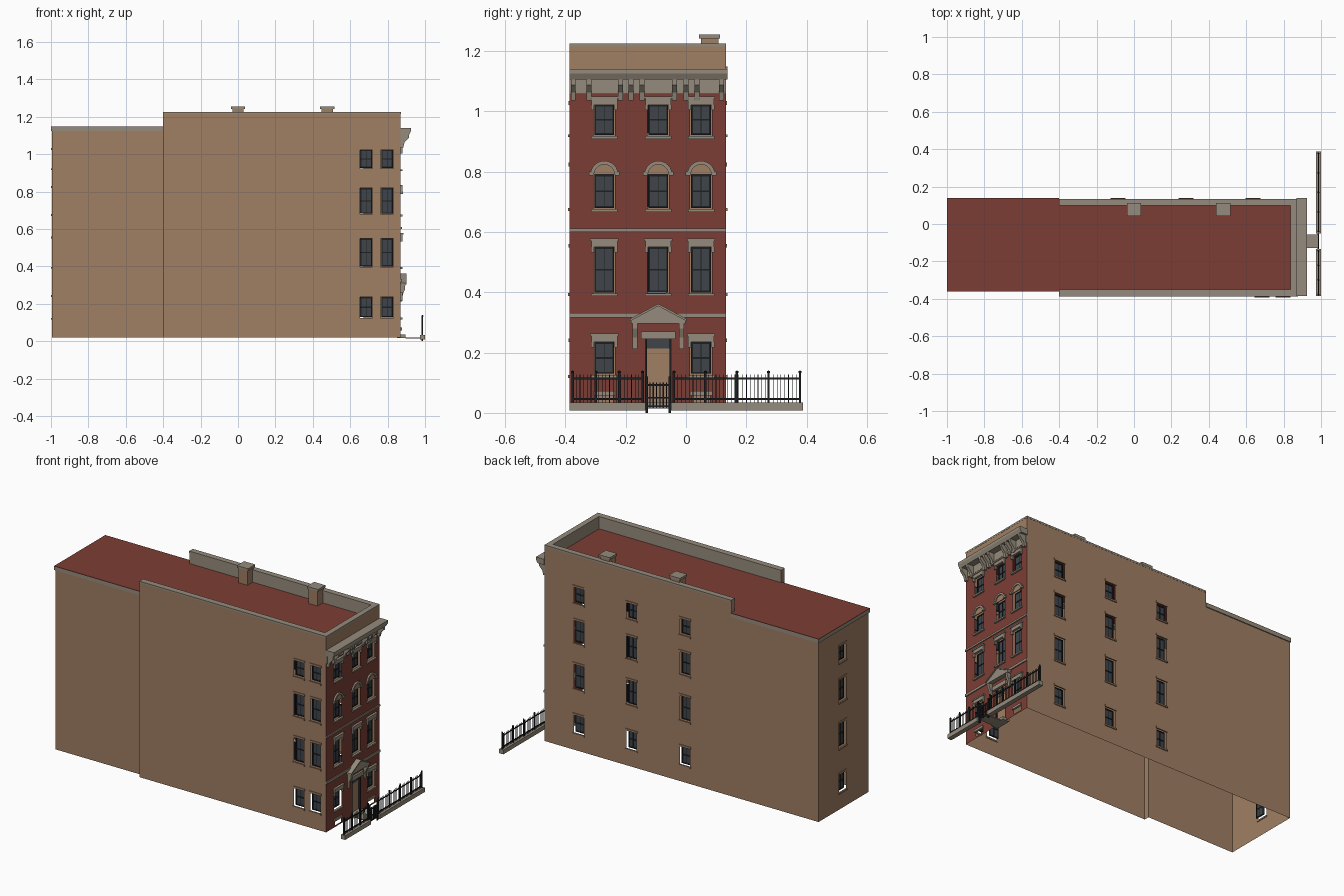
import bpy, bmesh, math
from mathutils import Matrix, Vector

if "Cube" in bpy.data.objects:
    bpy.data.objects.remove(bpy.data.objects["Cube"], do_unlink=True)


def material(name, rgb):
    m = bpy.data.materials.new(name)
    m.use_nodes = True
    m.diffuse_color = (*rgb, 1)
    m.node_tree.nodes["Principled BSDF"].inputs["Base Color"].default_value = (*rgb, 1)
    return m


BRICK = material("red_brick", (0.2, 0.048, 0.035))
TAN = material("tan_plaster", (0.35, 0.21, 0.125))
STONE = material("grey_stone", (0.3, 0.26, 0.2))
GLASS = material("dark_glass", (0.05, 0.06, 0.07))
IRON = material("black_iron", (0.012, 0.013, 0.015))

parts = {}


def mesh_of(name, mat):
    if name not in parts:
        parts[name] = (bmesh.new(), mat)
    return parts[name][0]


def frame(x, y, turn):
    """Wall frame: local x runs along the wall, local -y points outwards."""
    return Matrix.Translation((x, y, 0)) @ Matrix.Rotation(math.radians(turn), 4, 'Z')


WORLD = frame(0, 0, 0)
FACADE = frame(0.87, 0, 90)
SIDE = frame(0, -0.386, 0)
REAR_SIDE = frame(0, -0.354, 0)
FAR_SIDE = frame(0, 0.132, 180)
BACK = frame(-0.995, 0, -90)


def box(name, mat, f, u0, u1, d0, d1, z0, z1):
    centre = Vector(((u0 + u1) / 2, (d0 + d1) / 2, (z0 + z1) / 2))
    size = Matrix.Diagonal((u1 - u0, d1 - d0, z1 - z0, 1))
    bmesh.ops.create_cube(mesh_of(name, mat), size=1,
                          matrix=f @ Matrix.Translation(centre) @ size)


def prism(name, mat, f, pts, a, b, along_wall=False):
    """Extrude a (u, z) outline in depth, or a (d, z) outline along the wall."""
    bm = mesh_of(name, mat)
    ring = [[bm.verts.new(f @ (Vector((e, p, z)) if along_wall else Vector((p, e, z))))
             for p, z in pts] for e in (a, b)]
    n = len(pts)
    faces = [bm.faces.new(ring[0]), bm.faces.new(ring[1][::-1])]
    for i in range(n):
        j = (i + 1) % n
        faces.append(bm.faces.new((ring[0][j], ring[0][i], ring[1][i], ring[1][j])))
    bmesh.ops.recalc_face_normals(bm, faces=faces)


def wall(name, mat, f, u0, u1, z0, z1, holes=()):
    """Thin wall divided on the hole edges, with the hole cells left out."""
    bm = mesh_of(name, mat)
    us = sorted({u0, u1, *[v for h in holes for v in h[:2]]})
    zs = sorted({z0, z1, *[v for h in holes for v in h[2:]]})
    grid = {(u, z): bm.verts.new(f @ Vector((u, 0, z))) for u in us for z in zs}
    for ua, ub in zip(us, us[1:]):
        for za, zb in zip(zs, zs[1:]):
            u, z = (ua + ub) / 2, (za + zb) / 2
            if not any(h[0] < u < h[1] and h[2] < z < h[3] for h in holes):
                bm.faces.new([grid[k] for k in ((ua, za), (ub, za), (ub, zb), (ua, zb))])


def window(f, u, z0, z1, hw=0.033):
    """Recessed sash window; returns the wall opening."""
    d0, d1, t = 0.012, 0.02, 0.006
    box("window_glass", GLASS, f, u - hw, u + hw, 0.015, 0.018, z0, z1)
    for s in (-1, 1):
        e = u + s * (hw - t / 2)
        box("window_frames", IRON, f, e - t / 2, e + t / 2, d0, d1, z0, z1)
    mid = (z0 + z1) / 2
    for z in (z0 + t / 2, mid, z1 - t / 2):
        box("window_frames", IRON, f, u - hw, u + hw, d0, d1, z - 0.003, z + 0.003)
    box("window_frames", IRON, f, u - 0.0015, u + 0.0015, d0 + 0.001, d1, z0, z1)
    return (u - hw - 0.003, u + hw + 0.003, z0 - 0.005, z1 + 0.002)


ROWS = [(0.13, 0.235), (0.4, 0.55), (0.68, 0.79), (0.922, 1.022)]
SIDE_ROWS = [(0.128, 0.235), (0.4, 0.548), (0.682, 0.818), (0.927, 1.022)]
Z0, ROOF, TOP = 0.02, 1.146, 1.222


# Plain side and rear windows
def plain_windows(f, columns):
    holes = []
    for u in columns:
        for z0, z1 in SIDE_ROWS:
            holes.append(window(f, u, z0, z1, 0.031))
            box("side_lintels", TAN, f, u - 0.04, u + 0.04, -0.004, 0.004, z1, z1 + 0.012)
            box("side_sills", TAN, f, u - 0.04, u + 0.04, -0.006, 0.004, z0 - 0.012, z0 - 0.003)
    return holes


wall("right_wall", TAN, SIDE, -0.4, 0.87, Z0, TOP, plain_windows(SIDE, (0.685, 0.797)))
wall("left_wall", TAN, FAR_SIDE, -0.87, 0.4, Z0, TOP, plain_windows(FAR_SIDE, (-0.637, -0.278, 0.085)))
wall("rear_right_wall", TAN, REAR_SIDE, -0.995, -0.4, Z0, ROOF)
wall("rear_left_wall", TAN, FAR_SIDE, 0.4, 0.995, Z0, ROOF)
wall("rear_wall", TAN, BACK, -0.132, 0.354, Z0, ROOF, plain_windows(BACK, (0.1,)))
wall("step_wall", TAN, frame(-0.4, 0, -90), 0.354, 0.386, Z0, TOP)

# Facade windows with their stone trim
DOOR = -0.092
COLUMNS = (-0.271, DOOR, 0.05)
openings = [(DOOR - 0.044, DOOR + 0.044, 0.035, 0.245)]
for u in COLUMNS:
    for row, (z0, z1) in enumerate(ROWS):
        if row == 0 and u == DOOR:
            continue
        openings.append(window(FACADE, u, z0, z1))
        box("front_sills", STONE, FACADE, u - 0.044, u + 0.044, -0.01, 0.004, z0 - 0.013, z0 - 0.004)
        if row == 2:
            # arched hood with a filled tympanum
            arc = [math.pi * i / 12 for i in range(13)]
            curve = lambda r: [(u + r * math.cos(a), z1 + r * math.sin(a)) for a in arc]
            prism("arch_hoods", STONE, FACADE, curve(0.046) + curve(0.034)[::-1], -0.01, 0.002)
            prism("arch_panels", TAN, FACADE, curve(0.034), -0.003, 0.002)
            for s in (-1, 1):
                c = u + s * 0.043
                box("arch_hoods", STONE, FACADE, c - 0.008, c + 0.008, -0.011, 0.002, z1 - 0.002, z1 + 0.01)
        else:
            box("front_lintels", STONE, FACADE, u - 0.043, u + 0.043, -0.01, 0.004, z1, z1 + 0.026)
            box("front_lintels", STONE, FACADE, u - 0.047, u + 0.047, -0.014, 0.004, z1 + 0.02, z1 + 0.028)
            for s in (-1, 1):
                c = u + s * 0.039
                box("front_lintels", STONE, FACADE, c - 0.005, c + 0.005, -0.01, 0.004, z1 - 0.018, z1)
    # Basement openings
    if u != DOOR:
        openings.append((u - 0.03, u + 0.03, 0.03, 0.058))
        box("basement_lintels", STONE, FACADE, u - 0.036, u + 0.036, -0.008, 0.004, 0.058, 0.072)

wall("front_wall", BRICK, FACADE, -0.386, 0.132, Z0, 1.14, openings)
wall("front_parapet", TAN, FACADE, -0.386, 0.132, 1.14, TOP)
for z0, z1 in ((0.317, 0.332), (0.6, 0.611)):
    box("string_courses", STONE, FACADE, -0.387, 0.133, -0.006, 0.003, z0, z1)

# Door, transom, step and walkway
box("door", TAN, FACADE, DOOR - 0.038, DOOR + 0.038, 0.012, 0.02, 0.035, 0.21)
box("door_rail", TAN, FACADE, DOOR - 0.038, DOOR + 0.038, 0.01, 0.02, 0.205, 0.213)
box("transom_glass", GLASS, FACADE, DOOR - 0.038, DOOR + 0.038, 0.014, 0.018, 0.213, 0.24)
box("transom_glass", GLASS, FACADE, DOOR - 0.038, DOOR + 0.038, 0.014, 0.018, 0.236, 0.245)
for s in (-1, 1):
    c = DOOR + s * 0.041
    box("door_frame", IRON, FACADE, c - 0.003, c + 0.003, 0, 0.02, 0.035, 0.245)
box("door_lintel", STONE, FACADE, DOOR - 0.057, DOOR + 0.057, -0.012, 0.004, 0.245, 0.27)
box("door_step", STONE, FACADE, DOOR - 0.05, DOOR + 0.05, -0.025, 0.02, 0.018, 0.036)
box("walkway", STONE, FACADE, DOOR - 0.035, DOOR + 0.035, -0.115, -0.025, 0.014, 0.02)

# Pediment over the door, on two brackets
prism("pediment", STONE, FACADE, [(DOOR - 0.09, 0.297), (DOOR + 0.09, 0.297), (DOOR + 0.09, 0.31),
                                  (DOOR, 0.358), (DOOR - 0.09, 0.31)], -0.026, 0.002)
for s in (-1, 1):
    slope = [(DOOR + s * 0.094, 0.304), (DOOR, 0.354), (DOOR, 0.362), (DOOR + s * 0.094, 0.312)]
    prism("pediment_slopes", STONE, FACADE, slope, -0.032, 0.002)
    c = DOOR + s * 0.077
    prism("pediment_brackets", STONE, FACADE, [(0, 0.212), (-0.008, 0.212), (-0.01, 0.25), (-0.024, 0.28),
                                               (-0.024, 0.298), (0, 0.298)], c - 0.008, c + 0.008, True)

# Cornice with frieze and brackets
box("frieze", STONE, FACADE, -0.386, 0.132, -0.006, 0.003, 1.058, 1.108)
prism("cornice", STONE, FACADE, [(0, 1.105), (-0.045, 1.105), (-0.055, 1.125), (-0.055, 1.14), (0, 1.14)],
      -0.386, 0.138, True)
scroll = [(0, 1.036), (-0.014, 1.036), (-0.02, 1.062), (-0.044, 1.088), (-0.044, 1.106), (0, 1.106)]
for u in (-0.374, -0.322, -0.217, -0.182, -0.146, -0.038, 0.0, 0.036, 0.118):
    prism("cornice_brackets", STONE, FACADE, scroll, u - 0.008, u + 0.008, True)

# Roofs, parapets and chimneys
box("rear_roof_trim", STONE, WORLD, -1, -0.4, -0.36, 0.138, 1.124, 1.146)
box("rear_roof", BRICK, WORLD, -1, -0.4, -0.36, 0.138, 1.146, 1.149)
box("main_roof", BRICK, WORLD, -0.4, 0.842, -0.355, 0.103, 1.14, 1.149)
for x0, x1, y0, y1 in ((-0.4, 0.869, -0.385, -0.352), (-0.4, 0.869, 0.1, 0.131), (0.838, 0.869, -0.385, 0.131)):
    box("parapet_backs", STONE, WORLD, x0, x1, y0, y1, 1.13, 1.215)
    box("parapet_coping", STONE, WORLD, x0 - 0.001, x1 + 0.002, y0 - 0.002, y1 + 0.002, 1.215, 1.226)
for x in (0.0, 0.477):
    box("chimneys", TAN, WORLD, x - 0.03, x + 0.03, 0.049, 0.107, 1.14, 1.243)
    box("chimney_caps", STONE, WORLD, x - 0.038, x + 0.038, 0.043, 0.113, 1.241, 1.255)

# Curb, iron fence and gate
FX = 0.986
for y0, y1, posts in ((-0.386, -0.134, 4), (-0.05, 0.388, 5)):
    box("curb", STONE, WORLD, 0.972, 1, y0, y1, 0.008, 0.034)
    a, b = y0 + 0.01, y1 - 0.01
    for z in (0.046, 0.114):
        box("fence_rails", IRON, WORLD, FX - 0.002, FX + 0.002, a, b, z - 0.003, z + 0.003)
    for i in range(posts):
        y = a + (b - a) * i / (posts - 1)
        box("fence_posts", IRON, WORLD, FX - 0.004, FX + 0.004, y - 0.004, y + 0.004, 0.03, 0.132)
        bmesh.ops.create_icosphere(mesh_of("post_finials", IRON), subdivisions=1, radius=0.006,
                                   matrix=Matrix.Translation((FX, y, 0.135)))
    bars = round((b - a) / 0.0125)
    for i in range(bars):
        y = a + (b - a) * i / bars
        box("fence_bars", IRON, WORLD, FX - 0.001, FX + 0.001, y - 0.001, y + 0.001, 0.034, 0.127)
for s in (-1, 1):
    y = DOOR + s * 0.038
    box("gate_posts", IRON, WORLD, FX - 0.004, FX + 0.004, y - 0.004, y + 0.004, 0, 0.12)
for z in (0.022, 0.05, 0.092):
    box("gate_rails", IRON, WORLD, FX - 0.002, FX + 0.002, DOOR - 0.038, DOOR + 0.038, z - 0.003, z + 0.003)
for i in range(1, 7):
    y = DOOR - 0.038 + 0.076 * i / 7
    box("gate_bars", IRON, WORLD, FX - 0.002, FX + 0.002, y - 0.002, y + 0.002, 0.016, 0.1)

# Turn every collected part into an object
for name, (bm, mat) in parts.items():
    mesh = bpy.data.meshes.new(name)
    bm.to_mesh(mesh)
    bm.free()
    mesh.materials.append(mat)
    bpy.context.scene.collection.objects.link(bpy.data.objects.new(name, mesh))
